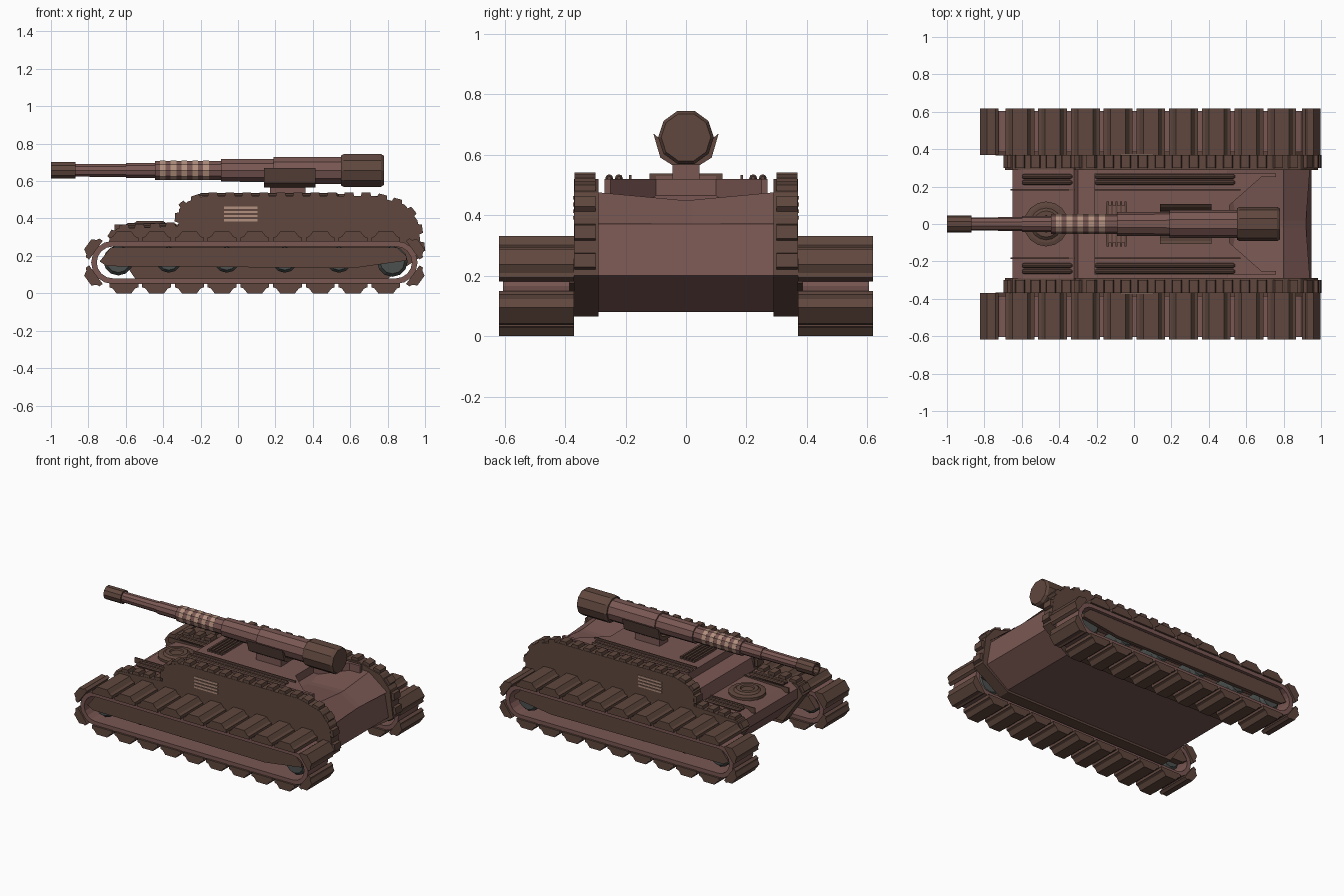
import bpy, bmesh, math
from mathutils import Vector

if "Cube" in bpy.data.objects:
    bpy.data.objects.remove(bpy.data.objects["Cube"])


def mat(name, c):
    m = bpy.data.materials.new(name)
    m.diffuse_color = (*c, 1)
    m.use_nodes = True
    m.node_tree.nodes["Principled BSDF"].inputs["Base Color"].default_value = m.diffuse_color
    return m


BROWN = mat("dark_brown", (0.115, 0.063, 0.048))
HULL = mat("hull_red_brown", (0.19, 0.095, 0.085))
TAN = mat("tan", (0.45, 0.28, 0.21))
DARK = mat("wheel_grey", (0.07, 0.08, 0.075))


def make(name, bm, m):
    bmesh.ops.recalc_face_normals(bm, faces=bm.faces)
    me = bpy.data.meshes.new(name)
    bm.to_mesh(me)
    bm.free()
    me.materials.append(m)
    ob = bpy.data.objects.new(name, me)
    bpy.context.collection.objects.link(ob)
    return ob


def add_prism(bm, pts, axis, a, b):
    """Extrude a 2D outline along the named axis from a to b."""
    put = {"x": lambda p, t: (t, p[0], p[1]), "y": lambda p, t: (p[0], t, p[1]),
           "z": lambda p, t: (p[0], p[1], t)}[axis]
    lo = [bm.verts.new(put(p, a)) for p in pts]
    hi = [bm.verts.new(put(p, b)) for p in pts]
    bm.faces.new(lo)
    bm.faces.new(hi)
    n = len(pts)
    for i in range(n):
        j = (i + 1) % n
        bm.faces.new((lo[i], lo[j], hi[j], hi[i]))


def prism(name, pts, axis, a, b, m):
    bm = bmesh.new()
    add_prism(bm, pts, axis, a, b)
    return make(name, bm, m)


def rect(x0, x1, y0, y1):
    return [(x0, y0), (x1, y0), (x1, y1), (x0, y1)]


def lathe(name, prof, n, axis, origin, m):
    """Spin (position, radius) pairs round an axis; ends with radius 0 close to a point."""
    bm = bmesh.new()
    rings = []
    for t, r in prof:
        ring = []
        for k in range(n):
            a = 2 * math.pi * k / n
            u, v = r * math.cos(a), r * math.sin(a)
            p = {"x": (t, u, v), "y": (u, t, v), "z": (u, v, t)}[axis]
            ring.append(bm.verts.new(Vector(p) + Vector(origin)))
        rings.append(ring)
    for r0, r1 in zip(rings, rings[1:]):
        for k in range(n):
            j = (k + 1) % n
            bm.faces.new((r0[k], r0[j], r1[j], r1[k]))
    bm.faces.new(rings[0])
    bm.faces.new(rings[-1])
    return make(name, bm, m)


# hull body, from nose round to the belly
prism("hull", [(-0.65, 0.25), (-0.65, 0.32), (-0.6, 0.35), (-0.32, 0.36), (-0.3, 0.44), (-0.2, 0.47),
               (0.5, 0.47), (0.55, 0.44), (0.8, 0.45), (0.92, 0.37), (0.95, 0.2), (0.78, 0.08),
               (-0.5, 0.08)], "y", -0.292, 0.292, HULL)
# sloping rear deck wings either side of the central dip
for s in (-1, 1):
    bm = bmesh.new()
    inner = [bm.verts.new((x, 0.02 * s, z)) for x, z in ((0.5, 0.44), (0.8, 0.45), (0.92, 0.37))]
    outer = [bm.verts.new((x, 0.29 * s, z)) for x, z in ((0.5, 0.47), (0.8, 0.475), (0.94, 0.37))]
    for i in range(2):
        bm.faces.new((inner[i], inner[i + 1], outer[i + 1], outer[i]))
    make("rear_deck_wing", bm, HULL)

# raised upper deck with the notch at its rear
half = [(0.51, 0.1), (0.68, 0.25), (0.76, 0.25), (0.76, 0.27), (-0.21, 0.27)]
prism("upper_deck", half + [(x, -y) for x, y in reversed(half)], "z", 0.44, 0.52, HULL)

# deck grille
for i in range(5):
    x = -0.148 + i * 0.024
    prism("grille_slat", rect(x, x + 0.013, -0.12, 0.12), "z", 0.51, 0.537, BROWN)
prism("grille_frame", rect(-0.15, -0.037, -0.1, 0.1), "z", 0.51, 0.529, HULL)

# round front hatch
lathe("front_hatch", [(0.34, 0.12), (0.37, 0.12), (0.375, 0.1), (0.375, 0.085), (0.387, 0.07),
                      (0.387, 0.045), (0.378, 0.04)], 16, "z", (-0.47, 0, 0), BROWN)

side = [(-0.54, 0.065), (-0.69, 0.28), (-0.65, 0.345), (-0.32, 0.36), (-0.315, 0.45), (-0.27, 0.49),
        (-0.18, 0.52), (0.73, 0.52), (0.89, 0.475), (0.96, 0.39), (0.985, 0.2), (0.78, 0.065)]


def studs(s):
    """Small tread blocks spaced along the top edge of a side wall."""
    bm = bmesh.new()
    path = [Vector(p) for p in side[1:11]]
    for a, b in zip(path, path[1:]):
        d = b - a
        count = max(1, round(d.length / 0.088))
        d.normalize()
        n = Vector((-d.y, d.x))
        step = (b - a).length / count
        for i in range(count):
            c = a + d * step * (i + 0.5)
            w = min(0.03, step * 0.36)
            quad = [c - d * w - n * 0.01, c + d * w - n * 0.01,
                    c + d * w * 0.75 + n * 0.02, c - d * w * 0.75 + n * 0.02]
            add_prism(bm, quad, "y", s * 0.3, s * 0.368)
    make("side_wall_studs", bm, BROWN)


R, CZ, XL, XR = 0.115, 0.165, -0.67, 0.845


def stadium(r, n=8):
    pts = []
    for cx, a0 in ((XR, -90), (XL, 90)):
        for k in range(n + 1):
            a = math.radians(a0 + 180 * k / n)
            pts.append((cx + r * math.cos(a), CZ + r * math.sin(a)))
    return pts


def track(s):
    # continuous belt ring
    bm = bmesh.new()
    rings = [[bm.verts.new((x, y * s, z)) for x, z in stadium(r)]
             for r, y in ((R, 0.385), (R, 0.605), (R - 0.03, 0.605), (R - 0.03, 0.385))]
    n = len(rings[0])
    for q in range(4):
        for i in range(n):
            j = (i + 1) % n
            a, b = rings[q], rings[(q + 1) % 4]
            bm.faces.new((a[i], a[j], b[j], b[i]))
    make("track_belt", bm, HULL)
    # stepped shoes along both runs and round both ends
    spots = []
    for i in range(9):
        x = -0.61 + i * 0.175
        spots += [(x, CZ + R, 90), (x, CZ - R, -90)]
    for cx, angles in ((XR, (36, -36)), (XL, (144, -144))):
        for a in angles:
            t = math.radians(a)
            spots.append((cx + R * math.cos(t), CZ + R * math.sin(t), a))
    shoe = [(-0.077, -0.004), (-0.077, 0.018), (-0.06, 0.024), (-0.04, 0.05),
            (0.04, 0.05), (0.06, 0.024), (0.077, 0.018), (0.077, -0.004)]
    bm = bmesh.new()
    for x, z, a in spots:
        t = math.radians(a)
        n, d = Vector((math.cos(t), math.sin(t))), Vector((-math.sin(t), math.cos(t)))
        w = 1 if abs(a) == 90 else 0.8
        add_prism(bm, [Vector((x, z)) + d * u * w + n * v for u, v in shoe], "y", 0.37 * s, 0.618 * s)
    make("track_shoes", bm, BROWN)
    # frame plates and road wheels inside the belt
    frame = [(-0.74, 0.17), (-0.7, 0.145), (0.62, 0.135), (0.9, 0.175), (0.9, 0.2), (0.85, 0.245), (-0.68, 0.245)]
    prism("track_frame_outer", frame, "y", 0.565 * s, 0.59 * s, BROWN)
    prism("track_frame_inner", frame, "y", 0.365 * s, 0.41 * s, BROWN)
    for x, r, z in ((-0.64, 0.08, 0.175), (-0.37, 0.07, 0.18), (-0.06, 0.07, 0.18),
                    (0.25, 0.07, 0.18), (0.54, 0.07, 0.18), (0.825, 0.082, 0.17)):
        lathe("road_wheel", [(0.41 * s, r * 0.8), (0.43 * s, r), (0.54 * s, r), (0.56 * s, r * 0.8)],
              12, "y", (x, 0, z), DARK)


for s in (-1, 1):
    prism("side_wall", side, "y", 0.29 * s, 0.37 * s, BROWN)
    studs(s)
    track(s)
    # side vent slats
    for i in range(4):
        z = 0.385 + i * 0.022
        prism("side_vent", rect(-0.075, 0.105, z, z + 0.012), "y", 0.36 * s, 0.374 * s, TAN)
    # long deck pipes, front and upper
    for y in (0.222, 0.254):
        for x0, x1, z in ((-0.6, -0.33, 0.362), (-0.21, 0.54, 0.522)):
            lathe("deck_pipe", [(x0, 0.006), (x0 + 0.01, 0.013), (x1 - 0.01, 0.013), (x1, 0.006)],
                  8, "x", (0, y * s, z), BROWN)
    # thin deck rails
    for x0, x1, z in ((-0.66, -0.31, 0.35), (-0.21, 0.57, 0.515)):
        prism("deck_rail", rect(x0, x1, 0.18 * s, 0.188 * s), "z", z - 0.02, z + 0.017, BROWN)

# gun pedestal and open cradle
prism("gun_pedestal", rect(0.17, 0.36, -0.045, 0.045), "z", 0.5, 0.62, HULL)
cradle = [(0.045, 0.565), (0.085, 0.59), (0.108, 0.67), (0.09, 0.655), (0.07, 0.61), (0.035, 0.59)]
prism("gun_cradle", cradle + [(-y, z) for y, z in reversed(cradle)], "x", 0.14, 0.415, BROWN)

# stepped gun barrel with hollow muzzle
AX = (0, 0, 0.657)
lathe("gun_muzzle", [(-0.9, 0.028), (-1.0, 0.032), (-1.0, 0.046), (-0.87, 0.046), (-0.87, 0.03)],
      10, "x", AX, BROWN)
lathe("gun_barrel", [(-0.88, 0.035), (-0.6, 0.037), (-0.6, 0.043), (-0.445, 0.043), (-0.445, 0.053),
                     (-0.09, 0.053), (-0.09, 0.063), (0.19, 0.065), (0.19, 0.075), (0.56, 0.075)],
      10, "x", AX, HULL)
lathe("gun_breech", [(0.55, 0.07), (0.55, 0.084), (0.565, 0.092), (0.765, 0.092), (0.78, 0.082)],
      10, "x", AX, BROWN)
for i in range(5):
    x = -0.418 + i * 0.058
    lathe("barrel_band", [(x, 0.0545), (x + 0.03, 0.0545)], 10, "x", AX, TAN)
